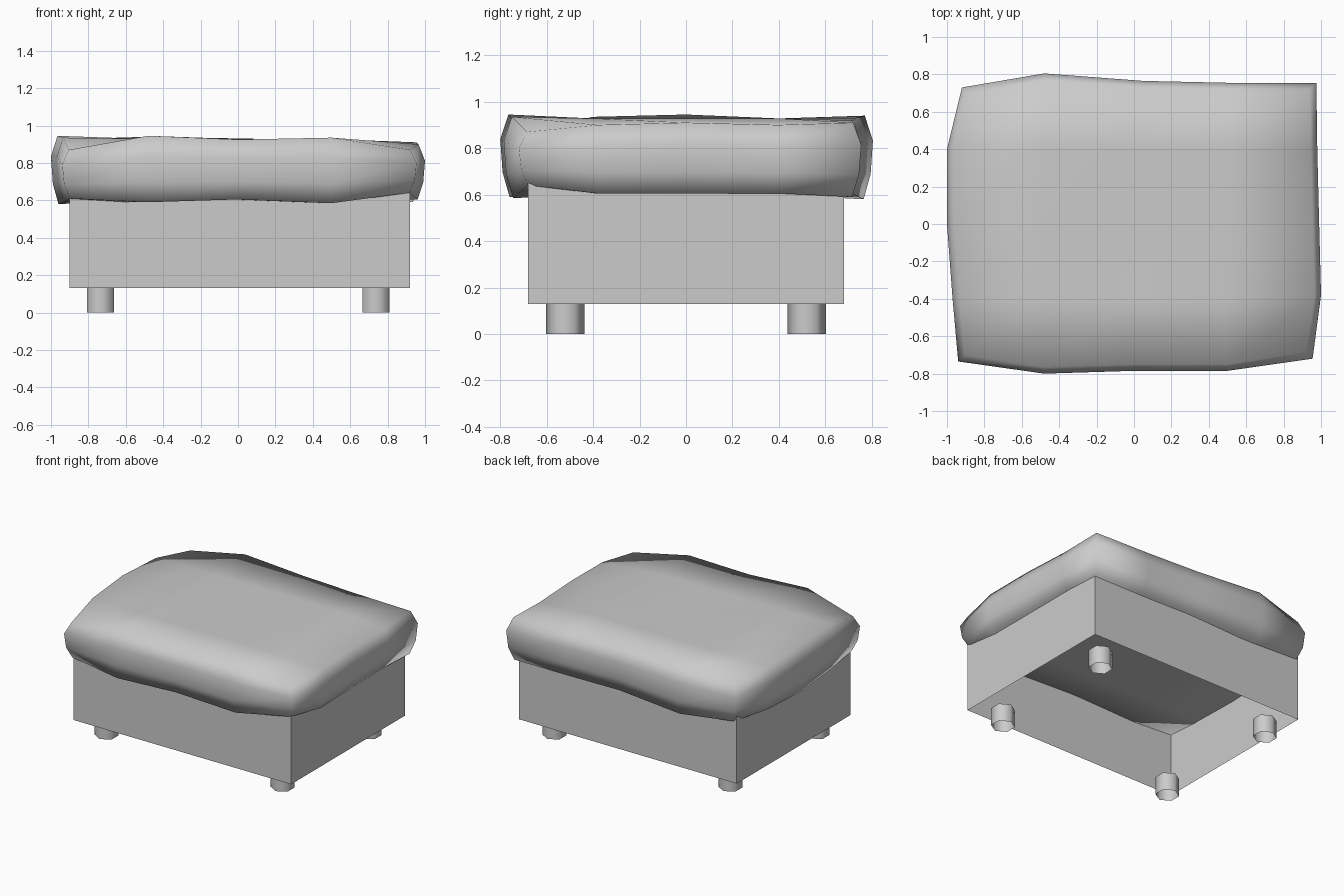
import bpy, bmesh
from math import cos, sin, pi

if "Cube" in bpy.data.objects:
    bpy.data.objects.remove(bpy.data.objects["Cube"])


def make(name, bm, smooth):
    me = bpy.data.meshes.new(name)
    bm.to_mesh(me)
    bm.free()
    for p in me.polygons:
        p.use_smooth = smooth
    ob = bpy.data.objects.new(name, me)
    bpy.context.collection.objects.link(ob)
    return ob


def tube(bm, outline, z0, z1):
    """Open-ended wall following an xy outline."""
    lo = [bm.verts.new((x, y, z0)) for x, y in outline]
    hi = [bm.verts.new((x, y, z1)) for x, y in outline]
    for i in range(len(outline)):
        j = (i + 1) % len(outline)
        bm.faces.new((lo[i], lo[j], hi[j], hi[i]))


# Base: four walls, open below, running up into the cushion
bm = bmesh.new()
tube(bm, [(-.90, -.68), (.92, -.68), (.92, .68), (-.90, .68)], .13, .65)
make("base", bm, False)

# Legs: short open hexagonal tubes
for side, cx in (("left", -.735), ("right", .737)):
    for end, cy in (("front", -.52), ("back", .52)):
        bm = bmesh.new()
        tube(bm, [(cx + .083 * cos(pi / 6 + k * pi / 3), cy + .083 * sin(pi / 6 + k * pi / 3))
                  for k in range(6)], 0, .135)
        make(f"{end}_{side}_leg", bm, True)

# Cushion rim, counter-clockwise from front left: x, y, top z, bottom z
rim = [(-.94, -.735, .87, .61), (-.48, -.80, .945, .59), (0, -.785, .925, .605), (.5, -.785, .935, .585),
       (.955, -.72, .87, .64), (1, -.38, .90, .605), (.99, 0, .91, .605), (.98, .4, .90, .605),
       (.975, .755, .91, .59), (.5, .755, .92, .59), (.05, .765, .93, .60), (-.48, .805, .94, .58),
       (-.92, .73, .89, .60), (-1, .4, .925, .60), (-1, 0, .945, .58), (-.97, -.4, .935, .59)]

# Side rings: fraction of the height, inward shrink
layers = [(0, .04), (.3, .01), (.7, 0), (1, .035)]
bm = bmesh.new()
rings = []
for t, inset in layers:
    ring = []
    for i, (x, y, zt, zb) in enumerate(rim):
        dx = inset if x > .9 else -inset if x < -.9 else 0
        dy = inset if y > .7 else -inset if y < -.7 else 0
        ring.append(bm.verts.new((x - dx, y - dy, zb + t * (zt - zb))))
    rings.append(ring)
for a, b in zip(rings, rings[1:]):
    for i in range(16):
        j = (i + 1) % 16
        bm.faces.new((a[i], a[j], b[j], b[i]))


def cap(ring, z, flip):
    """4 x 4 grid closing the top or bottom of the cushion."""
    g = {}
    for k in range(4):
        g[k, 0], g[4, k], g[4 - k, 4], g[0, 4 - k] = (ring[k + 4 * s] for s in range(4))
    for i in range(1, 4):
        for j in range(1, 4):
            g[i, j] = bm.verts.new(((i - 2) * .49, (j - 2) * .4, z))
    for i in range(4):
        for j in range(4):
            f = [g[i, j], g[i + 1, j], g[i + 1, j + 1], g[i, j + 1]]
            bm.faces.new(f[::-1] if flip else f)


cap(rings[-1], .928, False)
cap(rings[0], .60, True)
make("cushion", bm, True)
